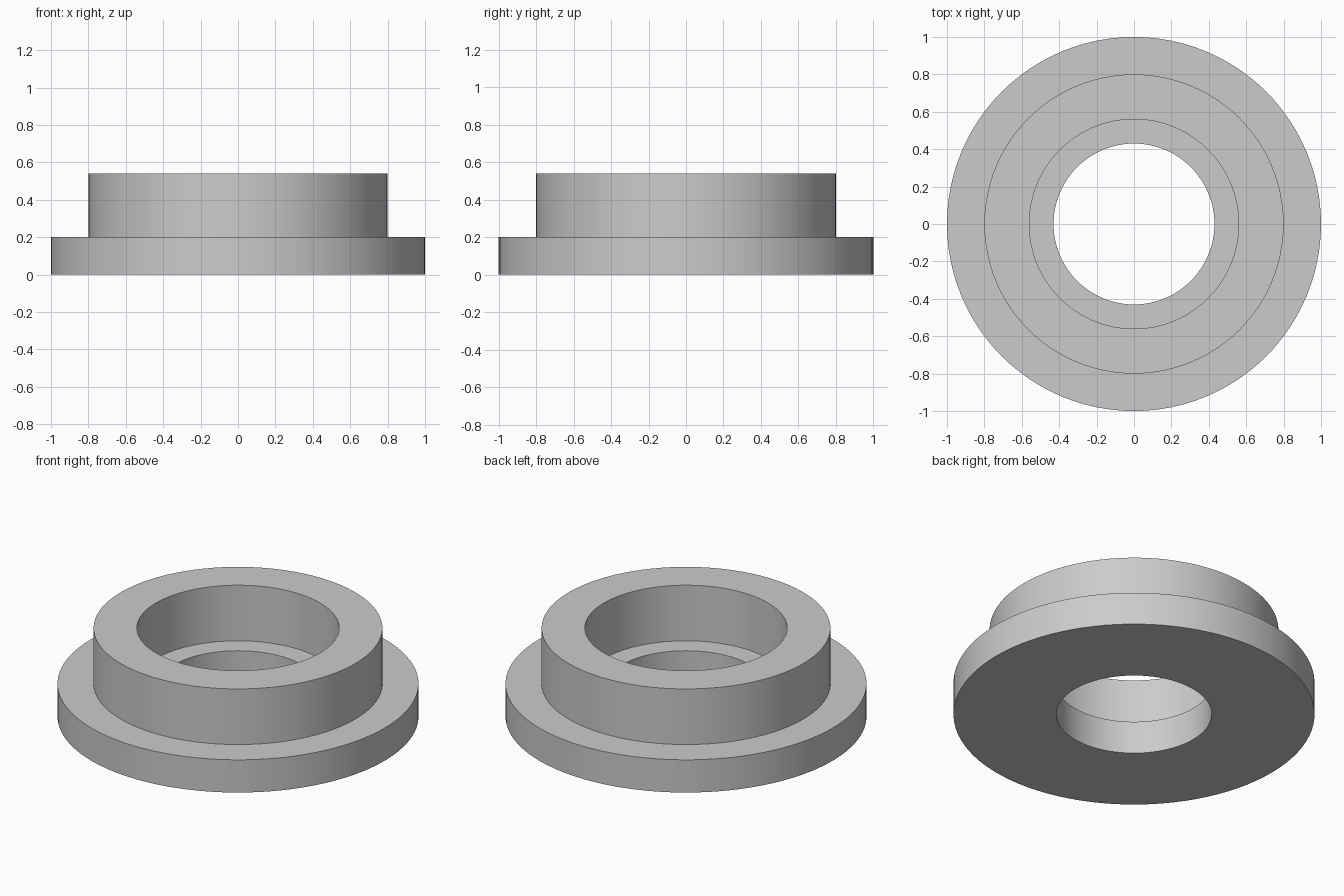
import bpy
import math

cube = bpy.data.objects.get("Cube")
if cube:
    bpy.data.objects.remove(cube, do_unlink=True)

SEGMENTS = 96

# Plain grey material
grey = bpy.data.materials.new("plain_grey")
grey.use_nodes = True
colour = (0.6, 0.6, 0.6, 1.0)
grey.diffuse_color = colour
grey.node_tree.nodes["Principled BSDF"].inputs["Base Color"].default_value = colour


def revolve(name, profile):
    """Spin a closed (radius, height) profile, listed counter-clockwise, around z."""
    n = len(profile)
    verts = []
    for s in range(SEGMENTS):
        a = math.tau * s / SEGMENTS
        verts += [(r * math.cos(a), r * math.sin(a), z) for r, z in profile]
    faces = []
    for s in range(SEGMENTS):
        here, there = s * n, (s + 1) % SEGMENTS * n
        for i in range(n):
            j = (i + 1) % n
            faces.append((here + i, there + i, there + j, here + j))
    mesh = bpy.data.meshes.new(name)
    mesh.from_pydata(verts, [], faces)
    mesh.materials.append(grey)
    obj = bpy.data.objects.new(name, mesh)
    bpy.context.collection.objects.link(obj)
    bpy.ops.object.select_all(action="DESELECT")
    obj.select_set(True)
    bpy.context.view_layer.objects.active = obj
    bpy.ops.object.shade_smooth_by_angle(angle=math.radians(30))
    return obj


# Flanged collar: wide base, raised ring, stepped bore with an inner ledge
bore, counterbore, ring, flange = 0.43, 0.56, 0.8, 1.0
ledge, top = 0.2, 0.54
revolve("flanged_bushing", [
    (bore, 0), (flange, 0), (flange, ledge), (ring, ledge),
    (ring, top), (counterbore, top), (counterbore, ledge), (bore, ledge),
])
